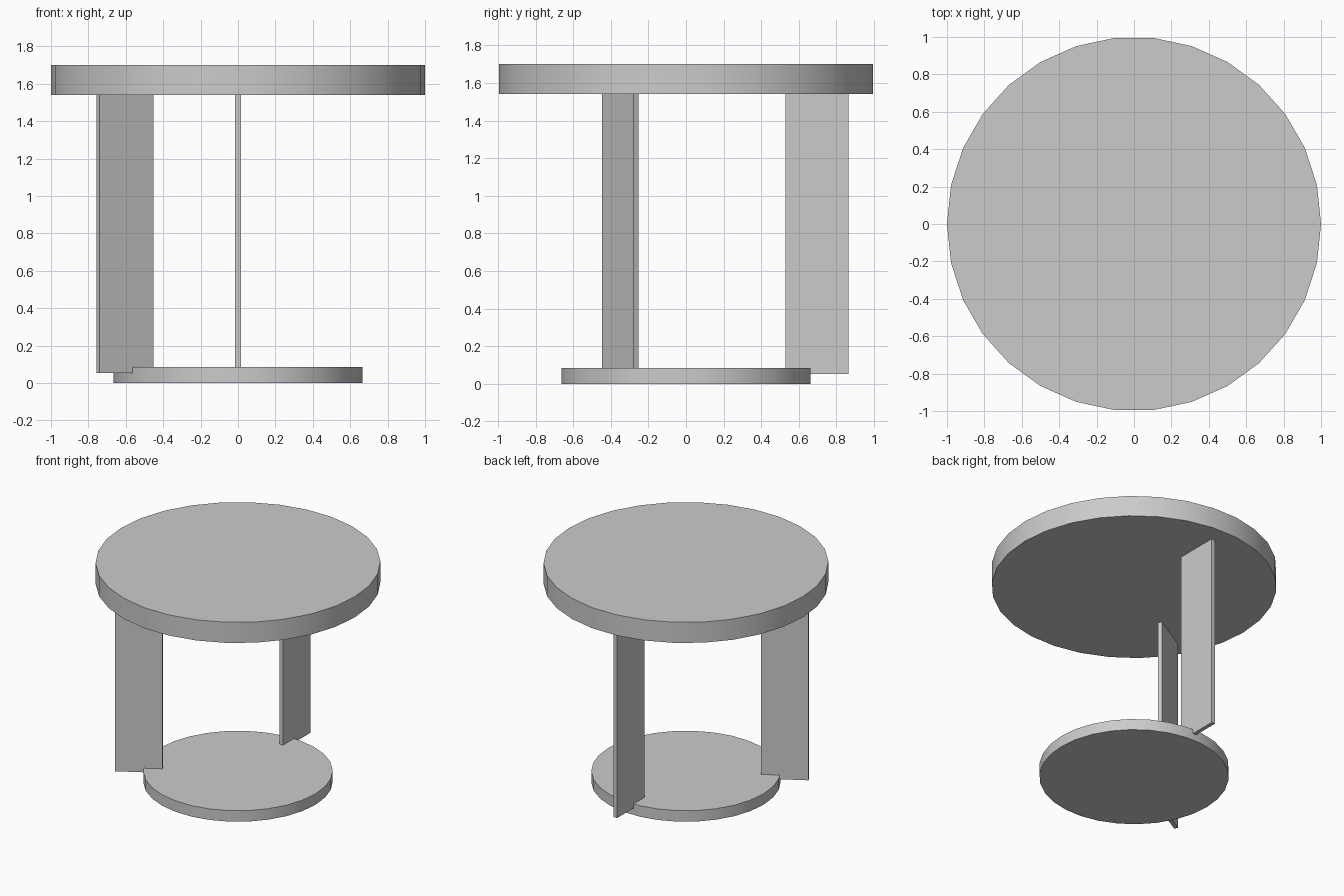
import bpy
import math

cube = bpy.data.objects.get("Cube")
if cube:
    bpy.data.objects.remove(cube, do_unlink=True)

# One plain grey for the whole table
grey = bpy.data.materials.new("light_grey")
grey.use_nodes = True
colour = (0.6, 0.6, 0.6, 1)
grey.diffuse_color = colour
grey.node_tree.nodes["Principled BSDF"].inputs["Base Color"].default_value = colour


def disc(name, radius, bottom, top, sides=30):
    """Round slab with a smooth rim and a corner on the +x axis."""
    bpy.ops.mesh.primitive_cylinder_add(
        vertices=sides, radius=radius, depth=top - bottom,
        location=(0, 0, (bottom + top) / 2))
    obj = bpy.context.object
    obj.name = name
    obj.rotation_euler.z = math.pi / 2
    bpy.ops.object.transform_apply(location=False, rotation=True, scale=False)
    obj.data.materials.append(grey)
    bpy.ops.object.shade_smooth_by_angle(angle=math.radians(30))


def radial_panel(name, angle, inner, outer, thickness, bottom, top):
    """Upright flat panel pointing outwards from the centre."""
    a = math.radians(angle)
    mid = (inner + outer) / 2
    bpy.ops.mesh.primitive_cube_add(
        size=1, location=(mid * math.cos(a), mid * math.sin(a), (bottom + top) / 2),
        rotation=(0, 0, a))
    obj = bpy.context.object
    obj.name = name
    obj.scale = (outer - inner, thickness, top - bottom)
    bpy.ops.object.transform_apply(location=False, rotation=False, scale=True)
    obj.data.materials.append(grey)


# Top and lower shelf
disc("table_top", 1.0, 1.54, 1.70)
disc("lower_shelf", 0.665, 0.0, 0.085)

# Two panel legs, a third of a turn apart
for name, angle in (("back_leg", 90), ("right_leg", 210)):
    radial_panel(name, angle, 0.53, 0.865, 0.03, 0.053, 1.54)
